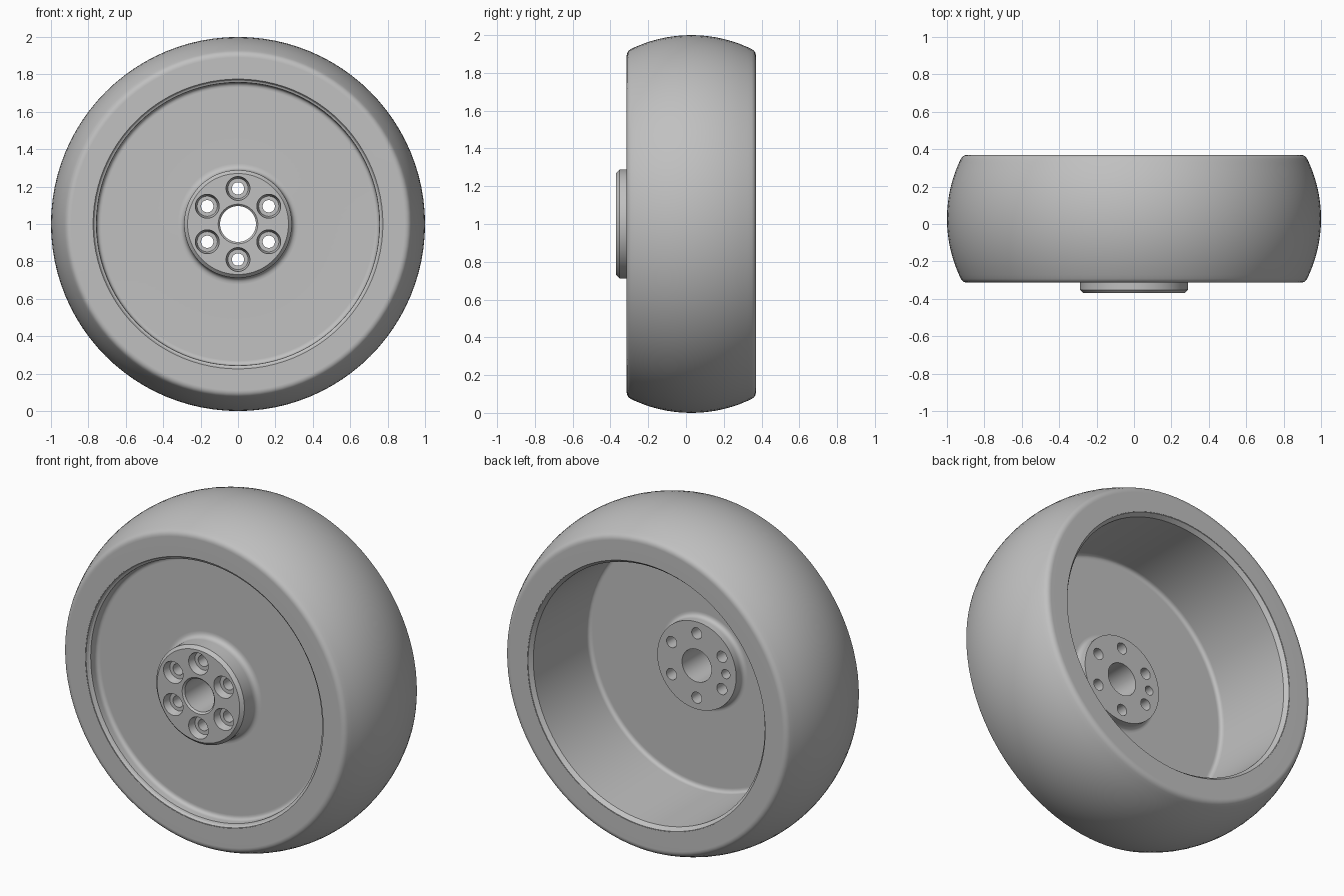
import bpy
import bmesh
import math
from mathutils import Vector

cube = bpy.data.objects.get("Cube")
if cube:
    bpy.data.objects.remove(cube, do_unlink=True)

# One grey for the whole wheel
grey = bpy.data.materials.new("plain_grey")
grey.use_nodes = True
colour = (0.53, 0.53, 0.53, 1)
grey.diffuse_color = colour
grey.node_tree.nodes["Principled BSDF"].inputs["Base Color"].default_value = colour


def rounded(points, steps=5):
    """Soften the corners of a closed (radius, y, softness) profile."""
    result = []
    for i, (r, y, soft) in enumerate(points):
        p = Vector((r, y))
        if not soft:
            result.append(p)
            continue
        before = Vector(points[i - 1][:2])
        after = Vector(points[(i + 1) % len(points)][:2])
        a = p + (before - p).normalized() * soft
        b = p + (after - p).normalized() * soft
        for k in range(steps + 1):
            t = k / steps
            result.append(a * (1 - t) ** 2 + p * 2 * t * (1 - t) + b * t * t)
    return result


def lathe(name, profile, sides, x=0, z=1):
    """Spin a closed (radius, y) profile about an axis along y."""
    bm = bmesh.new()
    rings = []
    for i in range(sides):
        a = math.tau * i / sides
        rings.append([bm.verts.new((x + r * math.sin(a), y, z + r * math.cos(a)))
                      for r, y in profile])
    n = len(profile)
    for i, ring in enumerate(rings):
        following = rings[(i + 1) % sides]
        for j in range(n):
            k = (j + 1) % n
            if profile[j][0] == 0 and profile[k][0] == 0:
                continue
            bm.faces.new((ring[j], ring[k], following[k], following[j]))
    bmesh.ops.remove_doubles(bm, verts=bm.verts, dist=1e-5)
    bmesh.ops.recalc_face_normals(bm, faces=bm.faces)
    mesh = bpy.data.meshes.new(name)
    bm.to_mesh(mesh)
    bm.free()
    mesh.materials.append(grey)
    obj = bpy.data.objects.new(name, mesh)
    bpy.context.collection.objects.link(obj)
    return obj


def select(obj):
    bpy.ops.object.select_all(action='DESELECT')
    obj.select_set(True)
    bpy.context.view_layer.objects.active = obj


def smooth(obj):
    select(obj)
    bpy.ops.object.shade_smooth_by_angle(angle=math.radians(28))
    mod = obj.modifiers.new("even_shading", 'WEIGHTED_NORMAL')
    mod.keep_sharp = True
    bpy.ops.object.modifier_apply(modifier=mod.name)


# Tyre: crowned tread with softened shoulders and flat sidewalls
FRONT, BACK, MID = -0.314, 0.37, 0.028
half, edge_r = (BACK - FRONT) / 2, 0.915
sag = 1 - edge_r
crown = (half ** 2 + sag ** 2) / (2 * sag)
tread = []
for k in range(17):
    y = MID + half * (k / 8 - 1)
    tread.append((1 - crown + math.sqrt(crown ** 2 - (y - MID) ** 2), y,
                  0.025 if k in (0, 16) else 0))
tyre = lathe("tyre", rounded([(0.778, FRONT, 0)] + tread + [(0.778, BACK, 0)]), 96)
smooth(tyre)

# Rim, disc and hub in one turned profile, front bore round to back bore
rim_profile = [
    (0.096, -0.36, 0), (0.106, -0.37, 0),
    (0.27, -0.37, 0), (0.288, -0.352, 0), (0.288, -0.24, 0.036),
    (0.755, -0.24, 0.025), (0.757, -0.295, 0), (0.767, -0.3, 0),
    (0.775, -0.312, 0), (0.82, -0.312, 0),
    (0.82, 0.368, 0), (0.775, 0.368, 0), (0.757, 0.345, 0),
    (0.75, -0.165, 0.025), (0.258, -0.165, 0.03),
    (0.258, -0.1, 0), (0.096, -0.1, 0),
]
rim = lathe("rim_and_hub", rounded(rim_profile), 96)

# Bolt holes with recessed seats, plus a blind locating hole at the back
RING = 0.19
bolt = [(0, -0.45), (0.064, -0.45), (0.064, -0.365), (0.054, -0.325),
        (0.033, -0.325), (0.033, 0), (0, 0)]
pin = [(0, -0.16), (0.027, -0.16), (0.027, 0), (0, 0)]
cutters = []
for i in range(6):
    a = math.tau * i / 6
    cutters.append(lathe("hole_cutter", bolt, 32,
                         RING * math.sin(a), 1 + RING * math.cos(a)))
cutters.append(lathe("pin_cutter", pin, 24, -RING, 1))
for cutter in cutters:
    cutter.hide_render = True
    select(rim)
    mod = rim.modifiers.new("hole", 'BOOLEAN')
    mod.operation = 'DIFFERENCE'
    mod.solver = 'EXACT'
    mod.object = cutter
    bpy.ops.object.modifier_apply(modifier=mod.name)
    bpy.data.objects.remove(cutter, do_unlink=True)
smooth(rim)
